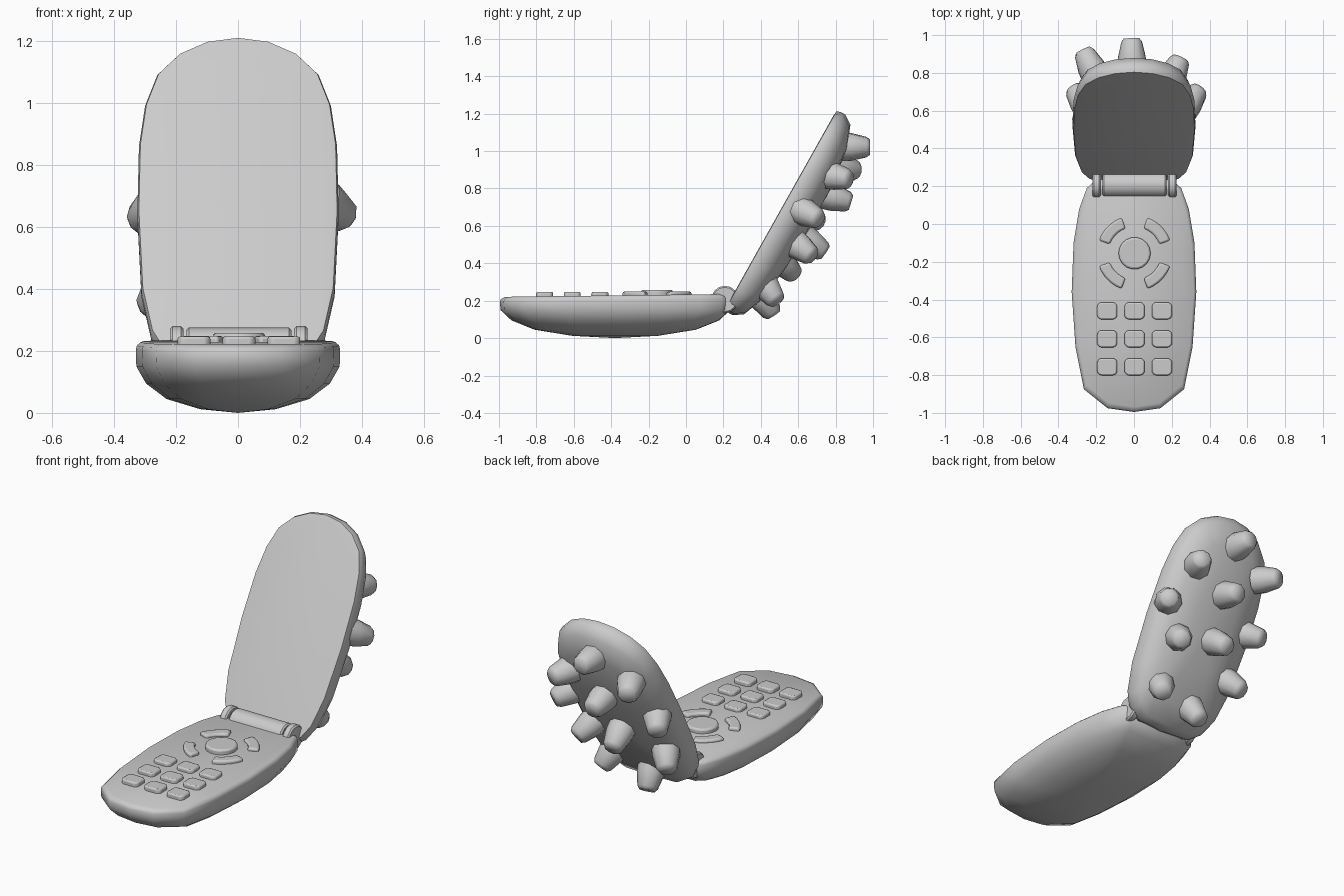
import bpy, bmesh
from math import radians, cos, sin
from mathutils import Matrix, Vector

cube = bpy.data.objects.get("Cube")
if cube:
    bpy.data.objects.remove(cube, do_unlink=True)

grey = bpy.data.materials.new("plain grey")
grey.use_nodes = True
colour = (0.6, 0.6, 0.6, 1)
grey.diffuse_color = colour
grey.node_tree.nodes["Principled BSDF"].inputs["Base Color"].default_value = colour


def finish(name, bm, matrix=None, angle=40, bevel=0):
    """Turn a bmesh into a smooth-shaded object."""
    bmesh.ops.recalc_face_normals(bm, faces=bm.faces)
    mesh = bpy.data.meshes.new(name)
    bm.to_mesh(mesh)
    bm.free()
    mesh.materials.append(grey)
    obj = bpy.data.objects.new(name, mesh)
    bpy.context.collection.objects.link(obj)
    if matrix:
        obj.matrix_world = matrix
    if bevel:
        mod = obj.modifiers.new("rounded edges", 'BEVEL')
        mod.width, mod.segments = bevel, 2
        mod.limit_method, mod.angle_limit = 'ANGLE', radians(40)
    bpy.ops.object.select_all(action='DESELECT')
    obj.select_set(True)
    bpy.context.view_layer.objects.active = obj
    bpy.ops.object.shade_smooth_by_angle(angle=radians(angle))
    return obj


def bridge(bm, a, b):
    for i in range(len(a)):
        j = (i + 1) % len(a)
        bm.faces.new((a[i], a[j], b[j], b[i]))


def shell(name, half, centre, rings, apex, tilt=0, matrix=None):
    """Domed case: a mirrored outline scaled through (scale, z) rings."""
    outline = half + [(-x, y) for x, y in reversed(half[1:-1])]
    bm = bmesh.new()
    loops = []
    for k, z in rings:
        loops.append([bm.verts.new((x * k, centre + (y - centre) * k,
                                    z + (tilt * (y - centre) if z > 0.2 else 0)))
                      for x, y in outline])
    bm.faces.new(loops[0])
    for a, b in zip(loops, loops[1:]):
        bridge(bm, a, b)
    tip = bm.verts.new((0, centre, apex))
    last = loops[-1]
    for i in range(len(last)):
        bm.faces.new((last[i], last[(i + 1) % len(last)], tip))
    return finish(name, bm, matrix, 50)


def lathe(name, profile, sides, matrix, angle=40):
    """Spin (radius, z) points around local z, capping both ends."""
    bm = bmesh.new()
    loops = [[bm.verts.new((r * cos(radians(360 * i / sides)),
                            r * sin(radians(360 * i / sides)), z))
              for i in range(sides)] for r, z in profile]
    for a, b in zip(loops, loops[1:]):
        bridge(bm, a, b)
    bm.faces.new(loops[0])
    bm.faces.new(loops[-1])
    return finish(name, bm, matrix, angle)


def plate(name, points, z0, z1, bevel):
    """Flat key extruded from an outline."""
    bm = bmesh.new()
    low = [bm.verts.new((x, y, z0)) for x, y in points]
    high = [bm.verts.new((x, y, z1)) for x, y in points]
    bridge(bm, low, high)
    bm.faces.new(low)
    bm.faces.new(high)
    return finish(name, bm, bevel=bevel)


# Lower case
base_half = [(0, -0.995), (0.14, -0.975), (0.265, -0.875), (0.31, -0.65), (0.33, -0.36),
             (0.32, -0.1), (0.29, 0.08), (0.25, 0.19), (0.2, 0.235), (0, 0.24)]
shell("lower_case", base_half, -0.38,
      [(0.955, 0.228), (0.99, 0.217), (1, 0.205), (0.995, 0.15), (0.9, 0.095),
       (0.7, 0.045), (0.37, 0.012)], 0, tilt=0.012)

# Flip lid, leaning back from the hinge
lid_frame = Matrix.Translation((0, 0.27, 0.26)) @ Matrix.Rotation(radians(60.7), 4, 'X')
lid_half = [(0, -0.13), (0.17, -0.12), (0.24, -0.07), (0.28, 0), (0.312, 0.16), (0.325, 0.45),
            (0.32, 0.7), (0.3, 0.85), (0.26, 0.965), (0.19, 1.04), (0.1, 1.085), (0, 1.1)]
shell("lid", lid_half, 0.485,
      [(0.94, 0.003), (0.985, 0), (1, -0.02), (1, -0.05), (0.945, -0.1),
       (0.76, -0.145), (0.4, -0.175)], -0.182, matrix=lid_frame)

# Studs on the back of the lid: across, along, height
studs = [(-0.01, 0.98, 0.19), (0.22, 0.79, 0.185), (-0.24, 0.85, 0.2), (-0.01, 0.69, 0.24),
         (0.31, 0.54, 0.15), (0.2, 0.36, 0.21), (-0.04, 0.41, 0.25), (-0.285, 0.53, 0.16),
         (0.18, 0.075, 0.165), (-0.255, 0.235, 0.18), (-0.07, 0.01, 0.18)]
for i, (x, s, n) in enumerate(studs):
    axis = Vector((2.2 * x, 1.1 * (s - 0.485), -1))
    frame = (lid_frame @ Matrix.Translation((x, s, -n))
             @ axis.to_track_quat('Z', 'Y').to_matrix().to_4x4())
    lathe(f"stud_{i + 1}", [(0.078, -0.08), (0.075, -0.03), (0.056, 0.05), (0.042, 0.068)],
          9, frame, 60)

# Hinge barrel and side knuckles
for name, x, half, r in (("hinge_barrel", 0.003, 0.17, 0.068),
                         ("hinge_knuckle_left", 0.203, 0.022, 0.073),
                         ("hinge_knuckle_right", -0.198, 0.022, 0.073)):
    frame = Matrix.Translation((x, 0.208, 0.207)) @ Matrix.Rotation(radians(90), 4, 'Y')
    lathe(name, [(r - 0.008, -half), (r, 0.008 - half), (r, half - 0.008), (r - 0.008, half)],
          14, frame)

# Number keys, with clipped corners
for row in range(3):
    for col in range(3):
        cx, cy = 0.003 + 0.145 * (col - 1), -0.46 - 0.148 * row
        w, h, c = 0.053, 0.045, 0.015
        corners = [(w - c, -h), (w, c - h), (w, h - c), (w - c, h),
                   (c - w, h), (-w, h - c), (-w, c - h), (c - w, -h)]
        plate(f"number_key_{row * 3 + col + 1}", [(cx + x, cy + y) for x, y in corners],
              0.2, 0.247, 0.008)

# Round centre button and four curved arrow keys
pad = Vector((0.003, -0.155))


def arc(radius, angles):
    return [(pad.x + radius * cos(radians(a)), pad.y + radius * sin(radians(a))) for a in angles]


plate("centre_button", arc(0.085, range(0, 360, 20)), 0.2, 0.258, 0.01)
for i in range(4):
    mid = 45 + 90 * i
    sweep = range(mid - 25, mid + 26, 10)
    plate(f"arrow_key_{i + 1}", arc(0.2, sweep) + arc(0.14, reversed(sweep)), 0.2, 0.249, 0.01)
